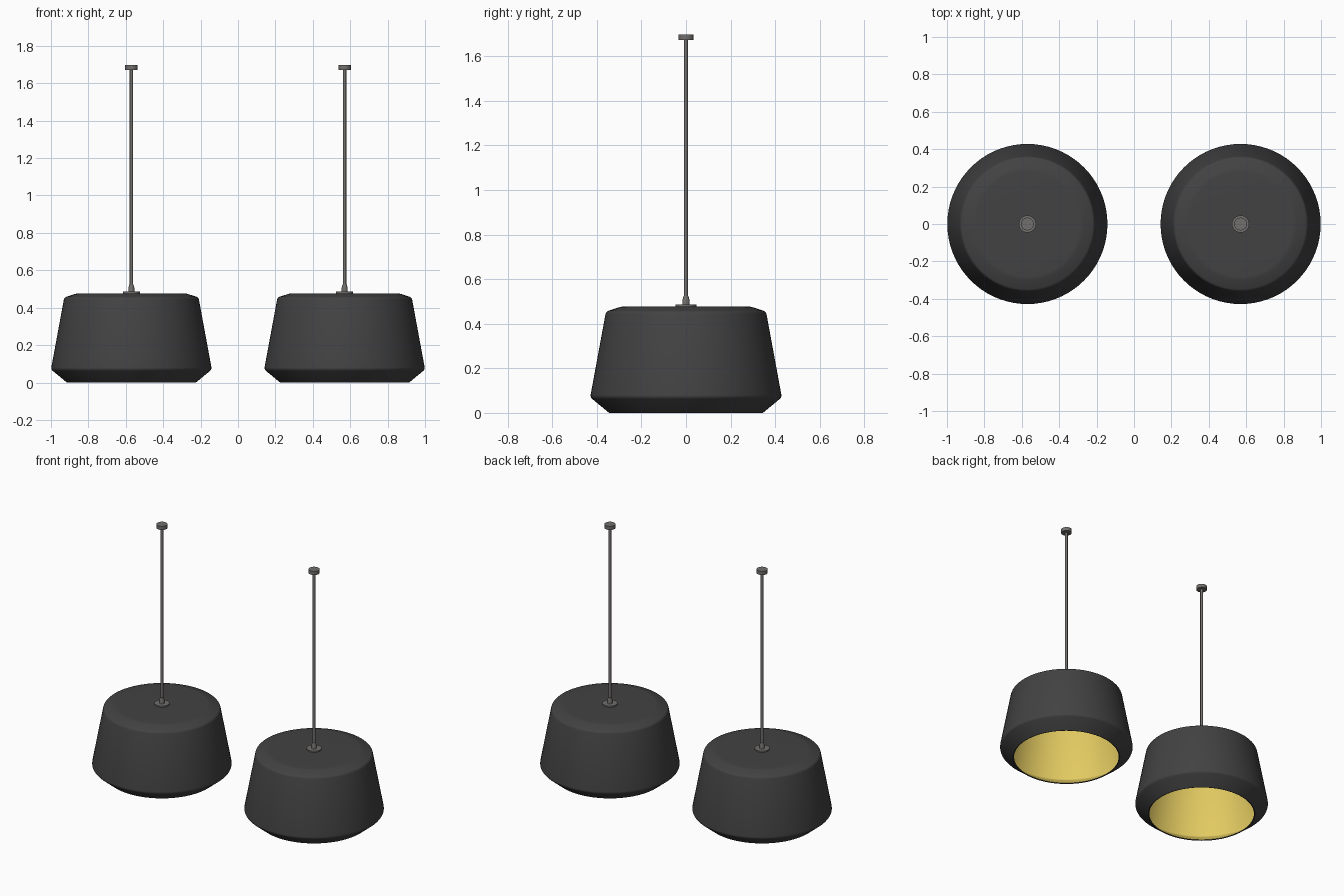
import bpy, bmesh, math
from mathutils import Vector

if "Cube" in bpy.data.objects:
    bpy.data.objects.remove(bpy.data.objects["Cube"])


def material(name, rgb):
    m = bpy.data.materials.new(name)
    m.diffuse_color = (*rgb, 1)
    m.use_nodes = True
    m.node_tree.nodes["Principled BSDF"].inputs["Base Color"].default_value = m.diffuse_color
    return m


CHARCOAL = material("charcoal", (0.055, 0.055, 0.055))
YELLOW = material("warm_yellow", (0.76, 0.59, 0.12))
METAL = material("grey_metal", (0.17, 0.16, 0.153))


def rounded(points, size=0.012):
    """Round the inner corners of a (radius, z) profile."""
    pts = [Vector(p) for p in points]
    out = [pts[0]]
    for a, b, c in zip(pts, pts[1:], pts[2:]):
        p = b + (a - b).normalized() * size
        q = b + (c - b).normalized() * size
        for i in range(4):
            t = i / 3
            out.append(p * (1 - t) ** 2 + b * 2 * t * (1 - t) + q * t * t)
    return out + [pts[-1]]


def lathe(name, profile, x, mats, segments, inner_from=None):
    """Spin a profile running up the outside; rows from inner_from get material 1."""
    bm = bmesh.new()
    rings = []
    for r, z in profile:
        if r < 1e-6:
            rings.append([bm.verts.new((0, 0, z))] * segments)
        else:
            rings.append([bm.verts.new((r * math.cos(2 * math.pi * i / segments),
                                        r * math.sin(2 * math.pi * i / segments), z))
                          for i in range(segments)])
    for row, (lo, hi) in enumerate(zip(rings, rings[1:])):
        for i in range(segments):
            j = (i + 1) % segments
            corners = list(dict.fromkeys((lo[i], lo[j], hi[j], hi[i])))
            f = bm.faces.new(corners)
            f.material_index = int(inner_from is not None and row >= inner_from)
    bmesh.ops.recalc_face_normals(bm, faces=bm.faces)
    me = bpy.data.meshes.new(name)
    bm.to_mesh(me)
    bm.free()
    for m in mats:
        me.materials.append(m)
    ob = bpy.data.objects.new(name, me)
    bpy.context.collection.objects.link(ob)
    ob.location.x = x
    bpy.ops.object.select_all(action='DESELECT')
    ob.select_set(True)
    bpy.context.view_layer.objects.active = ob
    bpy.ops.object.shade_smooth_by_angle(angle=math.radians(35))
    return ob


# Shade profile: outside from the crown down to the rim, then back up inside
outer = rounded([(0, 0.477), (0.29, 0.477), (0.359, 0.455), (0.43, 0.07), (0.345, 0)])
inner = rounded([(0.338, 0.003), (0.418, 0.072), (0.348, 0.446), (0.287, 0.466), (0, 0.466)])

for side, x in (("left", -0.57), ("right", 0.57)):
    lathe(side + "_shade", outer + inner, x, (CHARCOAL, YELLOW), 72, len(outer))
    # Flat washer on the crown
    lathe(side + "_washer", [(0, 0.47), (0.046, 0.47), (0.046, 0.486), (0, 0.486)],
          x, (METAL,), 32)
    # Tapered cord grip
    lathe(side + "_cord_grip", [(0, 0.48), (0.016, 0.48), (0.016, 0.505),
                                (0.011, 0.525), (0, 0.525)], x, (METAL,), 24)
    # Hanging rod
    lathe(side + "_rod", [(0, 0.5), (0.009, 0.5), (0.009, 1.68), (0, 1.68)],
          x, (METAL,), 16)
    # Ceiling mount
    lathe(side + "_ceiling_mount", [(0, 1.672), (0.034, 1.672), (0.034, 1.697), (0, 1.697)],
          x, (METAL,), 32)
